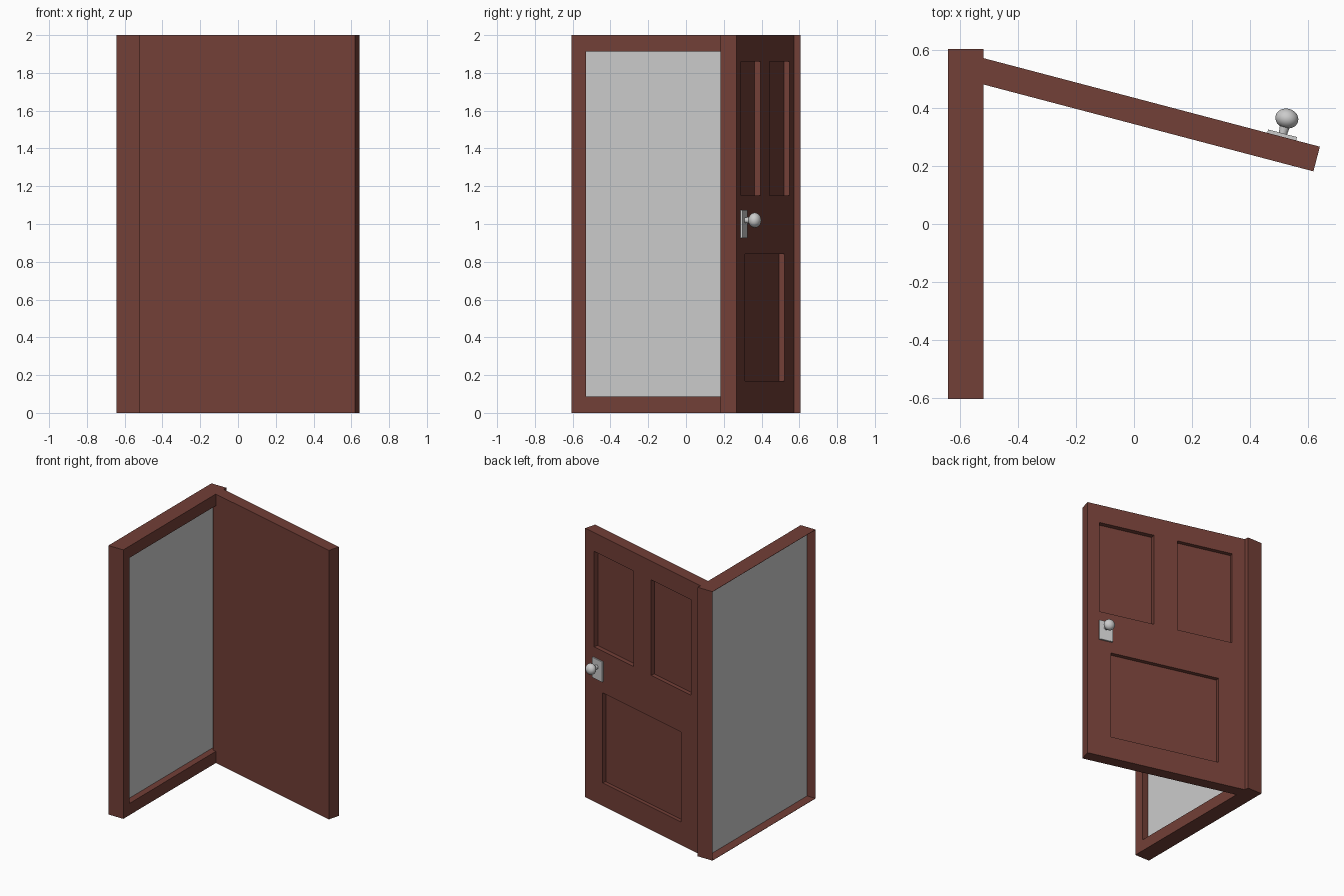
import bpy, bmesh, math
from mathutils import Matrix, Vector

if "Cube" in bpy.data.objects:
    bpy.data.objects.remove(bpy.data.objects["Cube"])

wood = bpy.data.materials.new("dark_wood")
wood.diffuse_color = (0.17, 0.05, 0.038, 1)
wood.use_nodes = True
wood.node_tree.nodes["Principled BSDF"].inputs["Base Color"].default_value = wood.diffuse_color


def make(name, bm, mat=None, matrix=None):
    bmesh.ops.recalc_face_normals(bm, faces=bm.faces)
    me = bpy.data.meshes.new(name)
    bm.to_mesh(me)
    bm.free()
    ob = bpy.data.objects.new(name, me)
    bpy.context.collection.objects.link(ob)
    if mat:
        me.materials.append(mat)
    if matrix:
        ob.matrix_world = matrix
    return ob


def box(name, lo, hi, mat=None, matrix=None):
    lo, hi = Vector(lo), Vector(hi)
    bm = bmesh.new()
    m = Matrix.Translation((lo + hi) / 2) @ Matrix.Diagonal((*(hi - lo), 1))
    bmesh.ops.create_cube(bm, size=1, matrix=m)
    return make(name, bm, mat, matrix)


# Frame: cross-section (x, inset in y, inset in z) lofted around the opening
HALF, TOP = 0.605, 2.0
section = [(-0.52, 0.075, 0.087), (-0.52, 0, 0), (-0.642, 0, 0),
           (-0.642, 0.002, 0.002), (-0.57, 0.002, 0.002), (-0.57, 0.075, 0.087)]
bm = bmesh.new()
loops = []
for x, iy, iz in section:
    y, z0, z1 = HALF - iy, iz, TOP - iz
    loops.append([bm.verts.new((x, *p)) for p in ((-y, z0), (y, z0), (y, z1), (-y, z1))])
for i, a in enumerate(loops):
    b = loops[(i + 1) % len(loops)]
    for k in range(4):
        n = (k + 1) % 4
        bm.faces.new((a[k], a[n], b[n], b[k]))
make("door_frame", bm, wood)

# Grey sheet filling the frame
box("frame_panel", (-0.574, -0.604, 0.001), (-0.569, 0.604, 1.999))

# Door leaf: local origin at the outer corner of the free edge, +y is the panelled side
swing = Matrix.Translation((0.642, 0.267, 0)) @ Matrix.Rotation(math.radians(-14.75), 4, 'Z')
door = box("door_leaf", (-1.21, -0.088, 0), (0, 0, TOP), wood, swing)

# Sunken panels cut into the leaf: x range, z range, depth
panels = [(-0.505, -0.09, 1.15, 1.86, 0.035),
          (-1.105, -0.685, 1.15, 1.86, 0.03),
          (-1.0, -0.18, 0.17, 0.84, 0.03)]
for i, (x0, x1, z0, z1, d) in enumerate(panels):
    cutter = box(f"panel_cutter_{i + 1}", (x0, -d, z0), (x1, 0.05, z1), wood, swing)
    cutter.hide_render = True
    cutter.hide_set(True)
    mod = door.modifiers.new("sunken_panel", 'BOOLEAN')
    mod.operation = 'DIFFERENCE'
    mod.solver = 'EXACT'
    mod.object = cutter

# Knob plate
box("knob_plate", (-0.188, -0.002, 0.925), (-0.085, 0.012, 1.075), None, swing)

# Neck and flattened knob along the door's normal
axis = Matrix.Translation((-0.135, 0, 1.02)) @ Matrix.Rotation(math.radians(-90), 4, 'X')
bm = bmesh.new()
bmesh.ops.create_cone(bm, cap_ends=True, segments=24, radius1=0.014, radius2=0.018,
                      depth=0.04, matrix=axis @ Matrix.Translation((0, 0, 0.025)))
neck = make("knob_neck", bm, None, swing)
bm = bmesh.new()
bmesh.ops.create_uvsphere(bm, u_segments=32, v_segments=16, radius=0.04,
                          matrix=axis @ Matrix.Translation((0, 0, 0.065)) @ Matrix.Diagonal((1, 1, 0.85, 1)))
knob = make("door_knob", bm, None, swing)

for ob in (neck, knob):
    bpy.ops.object.select_all(action='DESELECT')
    ob.select_set(True)
    bpy.context.view_layer.objects.active = ob
    bpy.ops.object.shade_smooth_by_angle()
